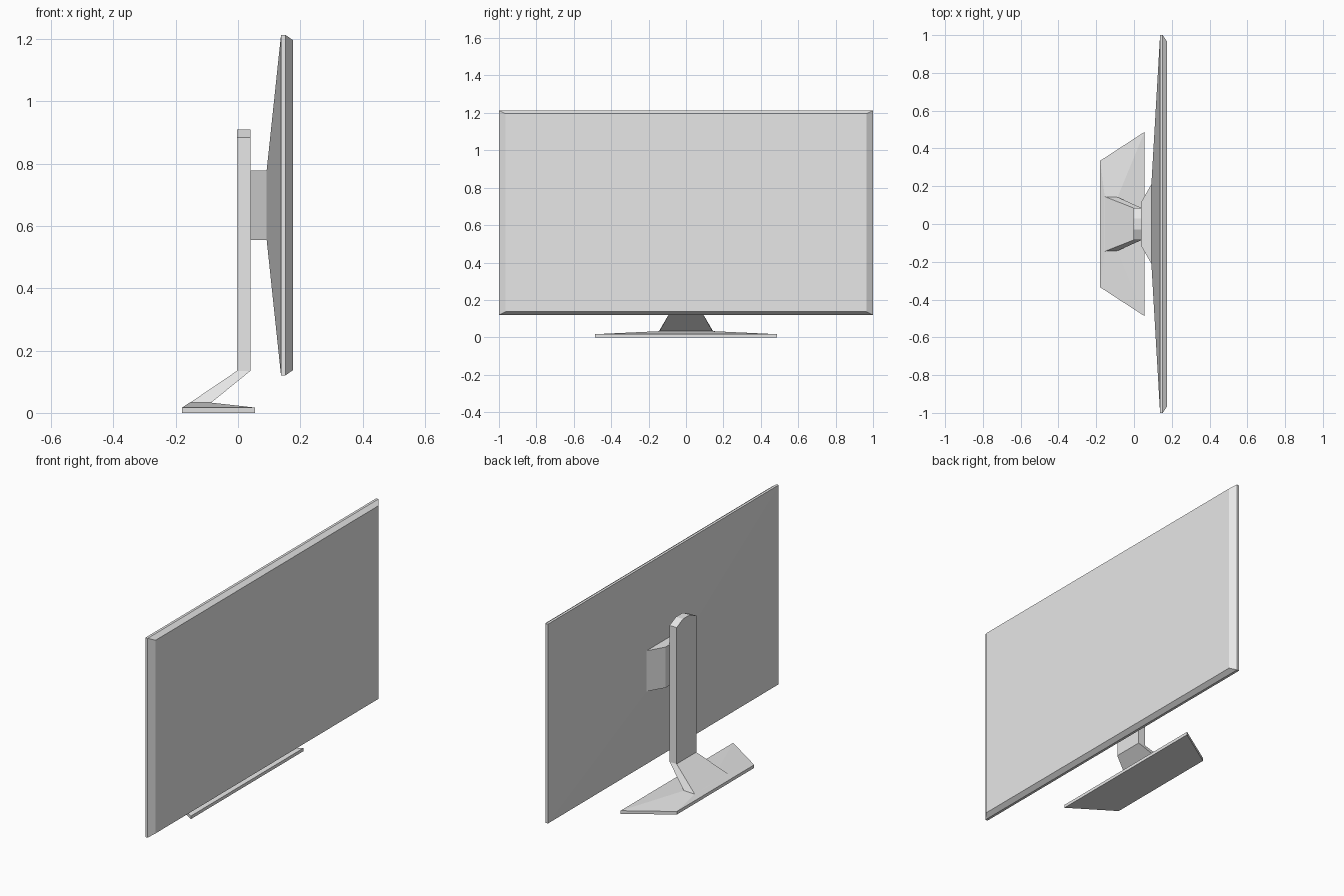
import bpy
import bmesh

cube = bpy.data.objects.get("Cube")
if cube:
    bpy.data.objects.remove(cube, do_unlink=True)

grey = bpy.data.materials.new("light_grey")
grey.use_nodes = True
colour = (0.8, 0.8, 0.8, 1.0)
grey.diffuse_color = colour
grey.node_tree.nodes["Principled BSDF"].inputs["Base Color"].default_value = colour


def loft(name, rings):
    """Skin a list of equal-length point rings and cap both ends."""
    bm = bmesh.new()
    loops = [[bm.verts.new(p) for p in ring] for ring in rings]
    for a, b in zip(loops, loops[1:]):
        for i in range(len(a)):
            j = (i + 1) % len(a)
            bm.faces.new((a[i], a[j], b[j], b[i]))
    bm.faces.new(loops[0])
    bm.faces.new(loops[-1])
    bmesh.ops.recalc_face_normals(bm, faces=bm.faces)
    mesh = bpy.data.meshes.new(name)
    bm.to_mesh(mesh)
    bm.free()
    mesh.materials.append(grey)
    obj = bpy.data.objects.new(name, mesh)
    bpy.context.collection.objects.link(obj)
    return obj


def upright(x, half, low, high):
    """Rectangle facing along x."""
    return [(x, -half, low), (x, half, low), (x, half, high), (x, -half, high)]


def level(z, back, front, back_half, front_half):
    """Symmetric trapezoid lying flat at height z."""
    return [(back, -back_half, z), (front, -front_half, z),
            (front, front_half, z), (back, back_half, z)]


# Screen housing: tapered back, thin rim, bevelled front
loft("screen", [
    upright(0.092, 0.21, 0.555, 0.778),
    upright(0.138, 1.0, 0.12, 1.213),
    upright(0.152, 1.0, 0.12, 1.213),
    upright(0.176, 0.965, 0.137, 1.196),
])

# Bracket joining the screen to the post
loft("mount_bracket", [
    upright(0.04, 0.12, 0.555, 0.778),
    upright(0.092, 0.21, 0.555, 0.778),
])

# Upright post with clipped top corners
outline = [(-0.085, 0.135), (0.085, 0.135), (0.085, 0.883),
           (0.03, 0.909), (-0.03, 0.909), (-0.085, 0.883)]
loft("stand_post", [[(x, y, z) for y, z in outline] for x in (-0.003, 0.04)])

# Flared neck sloping back to the base
loft("stand_neck", [
    level(0.032, -0.155, -0.087, 0.145, 0.142),
    level(0.135, -0.003, 0.04, 0.085, 0.085),
])

# Base plate with a shallow raised top
loft("base", [
    level(0.0, -0.179, 0.055, 0.335, 0.487),
    level(0.017, -0.179, 0.055, 0.335, 0.487),
    level(0.033, -0.155, -0.087, 0.145, 0.142),
])
